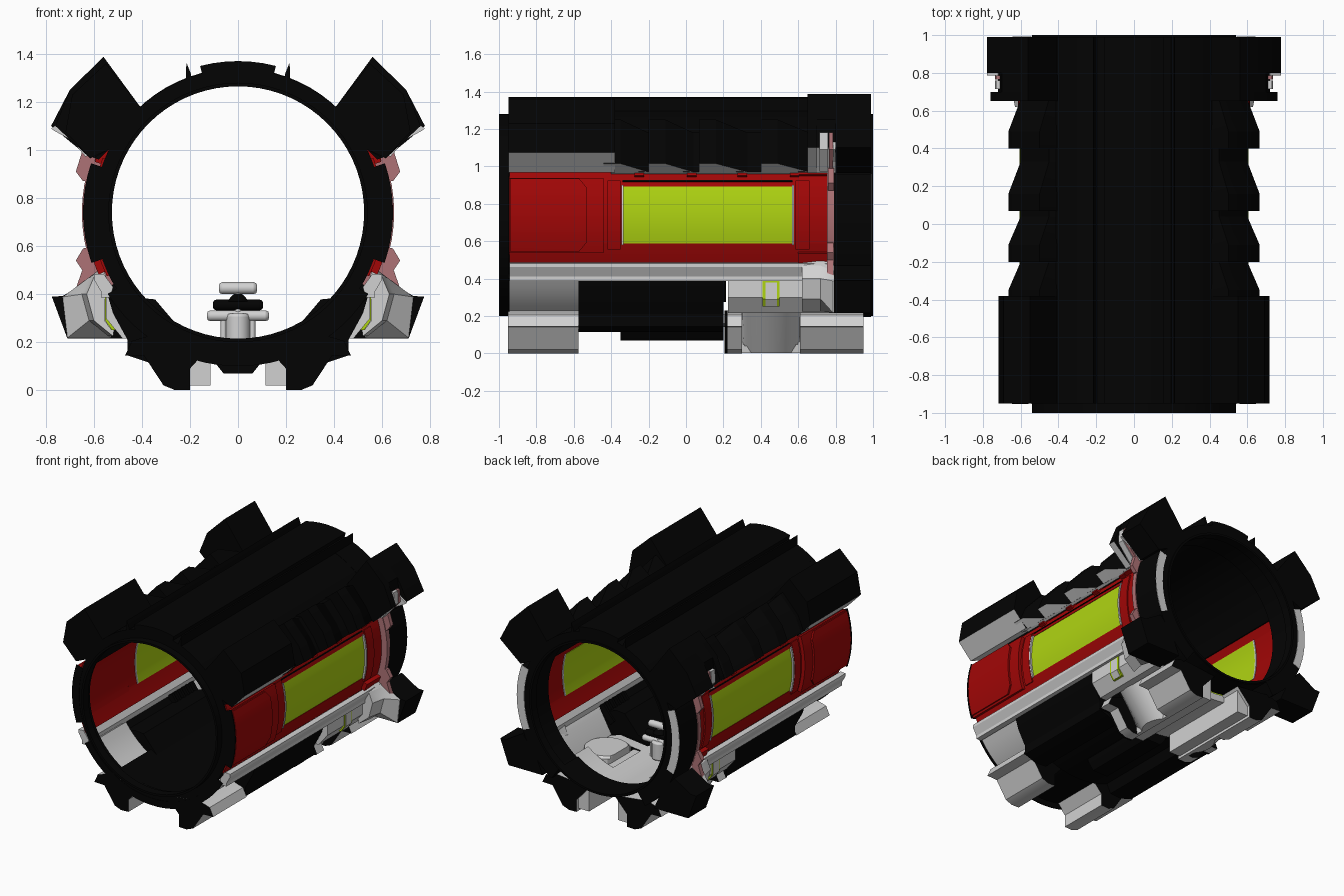
import bpy, bmesh, math
from mathutils import Vector

if "Cube" in bpy.data.objects:
    bpy.data.objects.remove(bpy.data.objects["Cube"])

CZ = 0.74  # height of the tube axis


def material(name, rgb):
    m = bpy.data.materials.new(name)
    m.diffuse_color = (*rgb, 1)
    m.use_nodes = True
    m.node_tree.nodes["Principled BSDF"].inputs["Base Color"].default_value = m.diffuse_color
    return m


BLACK = material("black", (0.001, 0.001, 0.001))
WHITE = material("light grey", (0.64, 0.64, 0.64))
RED = material("red", (0.36, 0.002, 0.002))
GREEN = material("yellow green", (0.43, 0.66, 0.006))
PINK = material("dusty pink", (0.42, 0.17, 0.18))


def finish(name, bm, mats, mirror=False, rule=None):
    bmesh.ops.recalc_face_normals(bm, faces=bm.faces[:])
    bm.normal_update()
    if rule:
        for f in bm.faces:
            f.material_index = 1 if rule(f) else 0
    me = bpy.data.meshes.new(name)
    bm.to_mesh(me)
    bm.free()
    for m in mats:
        me.materials.append(m)
    me.shade_smooth()
    me.set_sharp_from_angle(angle=math.radians(25))
    ob = bpy.data.objects.new(name, me)
    bpy.context.collection.objects.link(ob)
    if mirror:
        ob.modifiers.new("mirror", 'MIRROR')
    return ob


def loft(name, sections, mats, mirror=True, rule=None):
    """Skin matching (x, z) outlines, each placed at its own y."""
    bm = bmesh.new()
    rings = [[bm.verts.new((x, y, z)) for x, z in pts] for y, pts in sections]
    n = len(rings[0])
    for a, b in zip(rings, rings[1:]):
        for i in range(n):
            j = (i + 1) % n
            bm.faces.new((a[i], a[j], b[j], b[i]))
    bm.faces.new(rings[0])
    bm.faces.new(rings[-1])
    return finish(name, bm, mats, mirror, rule)


def prism(name, pts, y0, y1, mats, mirror=True, rule=None):
    return loft(name, [(y0, pts), (y1, pts)], mats, mirror, rule)


def polar(r, deg):
    a = math.radians(deg)
    return (r * math.cos(a), CZ + r * math.sin(a))


def shell(name, r0, r1, a0, a1, y0, y1, mat, mirror=True):
    """Curved plate around the tube axis, angles from +x."""
    bm = bmesh.new()
    n = max(2, round(abs(a1 - a0) / 5))
    full = abs(a1 - a0) >= 360
    cols = []
    for i in range(n if full else n + 1):
        a = a0 + (a1 - a0) * i / n
        (xi, zi), (xo, zo) = polar(r0, a), polar(r1, a)
        cols.append([bm.verts.new(c) for c in
                     ((xi, y0, zi), (xo, y0, zo), (xo, y1, zo), (xi, y1, zi))])
    for a, b in zip(cols, cols[1:] + (cols[:1] if full else [])):
        for k in range(4):
            m = (k + 1) % 4
            bm.faces.new((a[k], a[m], b[m], b[k]))
    if not full:
        bm.faces.new(cols[0])
        bm.faces.new(cols[-1])
    return finish(name, bm, [mat], mirror)


def rod(name, p, q, r, mat, mirror=False, r2=None, bevel=0.012):
    p, q = Vector(p), Vector(q)
    bm = bmesh.new()
    bmesh.ops.create_cone(bm, cap_ends=True, segments=32, radius1=r,
                          radius2=r if r2 is None else r2, depth=(q - p).length)
    rot = (q - p).to_track_quat('Z', 'Y').to_matrix().to_4x4()
    rot.translation = (p + q) / 2
    bm.transform(rot)
    ob = finish(name, bm, [mat], mirror)
    b = ob.modifiers.new("bevel", 'BEVEL')
    b.width, b.segments = bevel, 2
    return ob


underside = lambda f: f.normal.z < -0.35 and abs(f.normal.y) < 0.5
side_face = lambda f: abs(f.normal.y) < 0.7

# End lips and collars
shell("front_lip", 0.525, 0.54, 0, 360, -1, -0.94, BLACK, False)
shell("rear_lip", 0.525, 0.54, 0, 360, 0.94, 1, BLACK, False)
shell("front_collar", 0.535, 0.598, 0, 360, -0.95, -0.91, BLACK, False)
shell("front_collar_side", 0.59, 0.645, -19, 18.5, -0.953, -0.945, BLACK)
shell("front_collar_face", 0.59, 0.64, -148, -32, -0.953, -0.945, BLACK, False)
shell("rear_collar_top", 0.535, 0.6, 20, 160, 0.79, 0.99, BLACK, False)
shell("rear_collar_side", 0.535, 0.645, -55, 20, 0.79, 0.99, BLACK)
shell("rear_collar_bottom", 0.525, 0.545, -125, -55, 0.79, 0.99, BLACK, False)
shell("rear_collar_plate", 0.585, 0.643, -22, 20, 0.986, 0.993, WHITE)

# Black roof with raised crown strip and thin fins beside it
shell("roof", 0.56, 0.598, 21, 159, -0.95, 0.99, BLACK, False)
shell("crown_strip", 0.59, 0.63, 75.5, 104.5, -0.95, 0.99, BLACK, False)
prism("crown_fin", [(0.195, 1.28), (0.195, 1.315), (0.215, 1.365), (0.217, 1.28)],
      -0.95, 0.99, [BLACK])

# Upper guards: long front block, tapering teeth, rear lug
guard = [(0.38, 1.175), (0.40, 1.17), (0.55, 1.36), (0.69, 1.23), (0.718, 1.075),
         (0.615, 0.967), (0.54, 1.0)]
tooth = [(0.38, 1.175), (0.40, 1.17), (0.50, 1.25), (0.62, 1.12), (0.665, 1.015),
         (0.60, 0.967), (0.54, 1.0)]
root = [(0.38, 1.175), (0.40, 1.17), (0.45, 1.18), (0.55, 1.06), (0.60, 0.97),
        (0.58, 0.96), (0.54, 1.0)]
lug = [(0.38, 1.175), (0.40, 1.17), (0.56, 1.388), (0.70, 1.25), (0.778, 1.10),
       (0.615, 0.965), (0.54, 1.0)]
prism("front_guard", guard, -0.95, -0.38, [BLACK, WHITE], rule=underside)
for y in (-0.44, -0.20, 0.07, 0.40):
    loft("guard_tooth", [(y, tooth), (y + 0.09, tooth), (y + (0.24 if y < 0 else 0.26), root)],
         [BLACK, WHITE], rule=underside)
for y in (-0.25, 0.03, 0.30, 0.58):
    shell("red_tooth_stop", 0.59, 0.632, 19.5, 25, y - 0.025, y + 0.025, RED)
prism("guard_root", root, -0.4, 0.7, [BLACK, WHITE], rule=underside)
for x, y0, y1 in ((0.76, 0.65, 0.70), (0.72, 0.70, 0.80)):
    prism("upper_lug_front", [(min(p, x), z) for p, z in lug], y0, y1,
          [BLACK, WHITE], rule=underside)
prism("upper_lug", lug, 0.8, 0.99, [BLACK])
prism("upper_lug_tip", [(0.60, 0.99), (0.72, 1.13), (0.778, 1.09), (0.765, 1.08)],
      0.785, 0.80, [WHITE])
slot = [(0.60, 0.985), (0.635, 0.972), (0.735, 1.09), (0.73, 1.18), (0.70, 1.18)]
prism("slot_step", slot, 0.715, 0.76, [WHITE])
prism("slot_liner", slot, 0.765, 0.785, [PINK])

# Red side panels built round the window
shell("red_rail_top", 0.575, 0.607, 14.5, 22, -0.945, 0.79, RED)
shell("red_rail_bottom", 0.575, 0.607, -26, -14.5, -0.945, 0.79, RED)
shell("red_panel_front", 0.575, 0.632, -18.8, 18.3, -0.945, -0.44, RED)
shell("red_panel_mid", 0.575, 0.607, -14.5, 14.5, -0.44, -0.34, RED)
shell("red_panel_rear", 0.575, 0.607, -14.5, 14.5, 0.57, 0.79, RED)
out = [(-0.94, -17.5, 17.5), (-0.57, -17.5, 17.5), (-0.53, -13, 13)]
loft("raised_red_panel",
     [(y, [polar(0.62, a + (b - a) * i / 8) for i in range(9)] +
       [polar(0.645, b + (a - b) * i / 8) for i in range(9)]) for y, a, b in out], [RED])
for y0, y1 in ((-0.42, -0.35), (0.585, 0.66)):
    shell("window_end_frame", 0.59, 0.616, -17.5, 17.5, y0, y1, RED)
for y in (-0.34, 0.572):
    shell("window_clip", 0.57, 0.617, -15, 15, y - 0.006, y + 0.006, WHITE)
shell("window", 0.572, 0.605, -15, 15, -0.335, 0.567, GREEN)
shell("window_seam", 0.60, 0.611, 17, 17.8, -0.34, 0.57, BLACK)

# Pink flange ahead of the rear collar
shell("pink_flange", 0.575, 0.65, -30, 25, 0.755, 0.79, PINK)
prism("pink_upper_bump", [(0.60, 1.0), (0.65, 0.99), (0.675, 0.91), (0.645, 0.87), (0.60, 0.87)],
      0.76, 0.79, [PINK])
prism("pink_lower_bump", [(0.60, 0.60), (0.645, 0.59), (0.675, 0.54), (0.648, 0.50),
                          (0.68, 0.41), (0.655, 0.39), (0.55, 0.48)], 0.755, 0.788, [PINK])
for a, b in ((20, 26), (-24, -19)):
    shell("red_flange_block", 0.59, 0.635, a, b, 0.60, 0.755, RED)

# Lower light shell: lipped ledge with walls below
prism("lower_ledge", [(0.56, 0.485), (0.60, 0.482), (0.60, 0.462), (0.57, 0.41),
                      (0.57, 0.387), (0.53, 0.387), (0.52, 0.43)], -0.945, 0.79, [WHITE])
shell("front_lower_side", 0.575, 0.625, -58, -33, -0.945, -0.575, WHITE)
prism("rear_lower_wall", [(0.55, 0.40), (0.55, 0.30), (0.48, 0.215), (0.43, 0.215),
                          (0.51, 0.36)], 0.225, 0.79, [WHITE])
shell("front_floor", 0.54, 0.60, -122, -58, -0.945, -0.575, BLACK, False)
shell("middle_floor", 0.54, 0.61, -122, -58, -0.575, 0.2, BLACK, False)
shell("rear_floor", 0.55, 0.60, -105, -75, 0.2, 0.79, WHITE, False)
shell("rear_floor_side", 0.55, 0.60, -75, -52, 0.62, 0.79, WHITE)

# Black grip blocks with ribs
prism("grip_block", [(0.24, 0.255), (0.30, 0.325), (0.345, 0.378), (0.41, 0.385),
                     (0.50, 0.35), (0.54, 0.388), (0.52, 0.32), (0.46, 0.21), (0.46, 0.145),
                     (0.37, 0.115), (0.28, 0.12), (0.24, 0.2)], -0.575, 0.2, [BLACK])
for i in range(6):
    shell("grip_rib", 0.60, 0.645, -46, -33, -0.03 + i * 0.045, -0.01 + i * 0.045, BLACK)
prism("keel", [(-0.13, 0.2), (0.13, 0.2), (0.10, 0.12), (0.06, 0.07), (-0.06, 0.07),
               (-0.10, 0.12)], -0.35, 0.2, [BLACK], False)

# Feet with dark end caps, the rear one split round the peg
foot = [(0.10, 0.20), (0.20, 0.09), (0.20, 0.002), (0.26, 0), (0.31, 0.02), (0.39, 0.142),
        (0.47, 0.145), (0.442, 0.205), (0.36, 0.23)]
for nm, y0, y1 in (("front_foot", -0.951, -0.575), ("rear_foot", 0.222, 0.30),
                   ("rear_foot", 0.61, 0.95)):
    prism(nm, foot, y0, y1, [BLACK, WHITE], rule=side_face)
prism("rear_foot_plate", foot, 0.205, 0.222, [BLACK])
prism("foot_core", [(0.20, 0.12), (0.20, 0.002), (0.225, 0.002), (0.24, 0.12)], 0.3, 0.61, [WHITE])
prism("rear_rail", [(0.115, 0.2), (0.205, 0.2), (0.205, 0.02), (0.115, 0.02)],
      0.23, 0.93, [WHITE])

# Leaning round pegs, flat on the inner side
bm = bmesh.new()
layers = []
for z, r in ((0.002, 0.155), (0.235, 0.155), (0.25, 0.143)):
    layers.append([bm.verts.new((max(0.20, 0.11 + 0.8 * z + r * math.cos(t)),
                                 0.455 + r * math.sin(t), z))
                   for t in (math.tau * i / 32 for i in range(32))])
for a, b in zip(layers, layers[1:]):
    for i in range(32):
        j = (i + 1) % 32
        bm.faces.new((a[i], a[j], b[j], b[i]))
bm.faces.new(layers[0])
bm.faces.new(layers[-1])
finish("side_peg", bm, [WHITE], True)

# Small framed windows above the pegs
prism("small_window_frame", [(0.535, 0.30), (0.51, 0.25), (0.525, 0.25), (0.553, 0.29),
                             (0.553, 0.395), (0.535, 0.395)], 0.41, 0.50, [GREEN])
prism("small_window_pane", [(0.54, 0.30), (0.515, 0.255), (0.528, 0.25), (0.556, 0.289),
                            (0.556, 0.38), (0.54, 0.38)], 0.424, 0.486, [WHITE])

# Lower rear lugs: light ramp in front, black block behind
low_lug = [(0.60, 0.47), (0.73, 0.392), (0.775, 0.39), (0.71, 0.215), (0.44, 0.215),
           (0.50, 0.35)]
ramp = [(0.56, 0.50), (0.60, 0.47), (0.63, 0.40), (0.60, 0.29), (0.52, 0.225), (0.50, 0.35)]
ramp_end = [(0.58, 0.49), (0.64, 0.44), (0.73, 0.388), (0.71, 0.218), (0.53, 0.218),
            (0.50, 0.35)]
loft("lower_lug_ramp", [(0.62, ramp), (0.72, [(x + 0.02, z) for x, z in ramp]),
                        (0.785, ramp_end), (0.79, ramp_end)], [WHITE])
prism("lower_lug", low_lug, 0.79, 0.99, [BLACK])

# Centre valve standing on the floor
rod("valve_stem", (0, 0.3, 0.19), (0, 0.3, 0.32), 0.05, WHITE)
rod("valve_pin", (0, 0.3, 0.3), (0, 0.3, 0.43), 0.015, WHITE, bevel=0.003)
rod("valve_cone", (0, 0.3, 0.37), (0, 0.3, 0.40), 0.045, BLACK, r2=0.02, bevel=0.004)
for nm, z, w, h, m in (("valve_low_bar", 0.31, 0.13, 0.045, WHITE),
                       ("valve_black_bar", 0.355, 0.105, 0.045, BLACK),
                       ("valve_top_bar", 0.425, 0.08, 0.05, WHITE)):
    rod(nm, (-w, 0.3, z), (w, 0.3, z), h / 2, m, bevel=0.015)
rod("valve_post", (0.06, 0.3, 0.19), (0.06, 0.3, 0.31), 0.012, WHITE, True, bevel=0.003)
